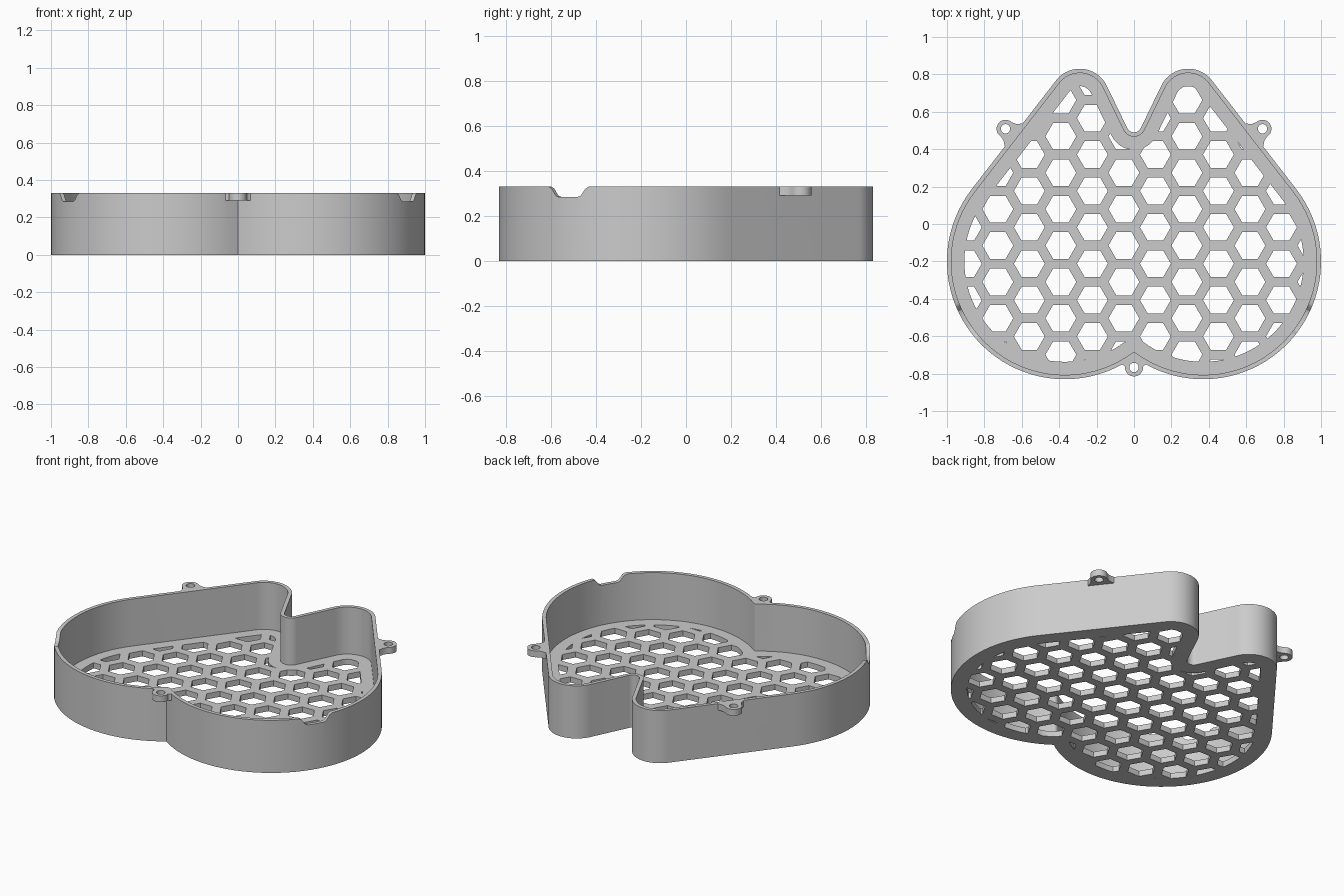
import bpy
import bmesh
from math import radians, degrees, sin, cos, acos, atan2, pi
from mathutils import Matrix, Vector

if "Cube" in bpy.data.objects:
    bpy.data.objects.remove(bpy.data.objects["Cube"])

HEIGHT, FLOOR, WALL, BORDER = 0.33, 0.035, 0.023, 0.093
# Circle centres of the right half of the outline, front to back
CUSP, BIG, LOBE, NOTCH = (Vector(p) for p in
                          ((0, -0.71), (0.37, -0.2), (0.29, 0.67), (0, 0.53)))
R_BIG, R_LOBE, R_NOTCH = 0.63, 0.16, 0.04

grey = bpy.data.materials.new("grey plastic")
grey.use_nodes = True
grey.diffuse_color = (0.6, 0.6, 0.6, 1)
grey.node_tree.nodes["Principled BSDF"].inputs["Base Color"].default_value = grey.diffuse_color


def arc(centre, r, a0, a1, step=radians(4)):
    n = max(2, round(abs(a1 - a0) / step))
    angles = [a0 + (a1 - a0) * i / n for i in range(n + 1)]
    return [(centre[0] + r * cos(a), centre[1] + r * sin(a)) for a in angles]


def angle(v):
    return atan2(v.y, v.x) % (2 * pi)


def outline(inset):
    """Closed profile of the tray, moved inwards by inset."""
    side, inner = LOBE - BIG, NOTCH - LOBE
    a_side = angle(side) - acos((R_BIG - R_LOBE) / side.length)
    a_inner = angle(inner) - acos((R_LOBE + R_NOTCH) / inner.length)
    to_big = angle(BIG - CUSP)
    half = arc(CUSP, inset, pi / 2, to_big)[:-1] if inset else []
    half += arc(BIG, R_BIG - inset, to_big - pi, a_side)
    half += arc(LOBE, R_LOBE - inset, a_side, a_inner)
    half += arc(NOTCH, R_NOTCH + inset, a_inner + pi, 1.5 * pi, radians(8))
    return half + [(-x, y) for x, y in reversed(half) if x > 1e-4]


def prisms(name, profiles, z0, z1, matrix=Matrix()):
    """One object holding an upright prism for each profile."""
    bm = bmesh.new()
    for pts in profiles:
        low, high = ([bm.verts.new((x, y, z)) for x, y in pts] for z in (z0, z1))
        bm.faces.new(low[::-1])
        bm.faces.new(high)
        for i in range(len(pts)):
            bm.faces.new((low[i - 1], low[i], high[i], high[i - 1]))
    bmesh.ops.recalc_face_normals(bm, faces=bm.faces)
    bm.transform(matrix)
    mesh = bpy.data.meshes.new(name)
    bm.to_mesh(mesh)
    bm.free()
    mesh.materials.append(grey)
    obj = bpy.data.objects.new(name, mesh)
    bpy.context.scene.collection.objects.link(obj)
    return obj


def combine(obj, other, operation):
    """Apply a boolean and remove the helper."""
    other.hide_render = True
    mod = obj.modifiers.new(operation, 'BOOLEAN')
    mod.operation, mod.object, mod.solver = operation, other, 'EXACT'
    graph = bpy.context.evaluated_depsgraph_get()
    mesh = bpy.data.meshes.new_from_object(obj.evaluated_get(graph))
    obj.modifiers.clear()
    obj.data = mesh
    bpy.data.objects.remove(other)


# Solid body
tray = prisms("honeycomb_tray", [outline(0)], 0, HEIGHT)

# Screw tabs: centre, outward direction, neck length
tabs = [((0, -0.767), -90, 0.02), ((0.687, 0.509), 37.75, 0.052),
        ((-0.687, 0.509), 142.25, 0.052)]
places = []
for (x, y), heading, neck in tabs:
    place = Matrix.Translation((x, y, 0)) @ Matrix.Rotation(radians(heading - 90), 4, 'Z')
    places.append(place)
    right = [(0.08, -0.09), (0.075, -neck), (0.055, -neck * 0.55)]
    left = [(-u, v) for u, v in reversed(right)]
    shape = right + arc((0, 0), 0.048, radians(-5), radians(185), radians(8)) + left
    combine(tray, prisms("tab", [shape], HEIGHT - 0.04, HEIGHT, place), 'UNION')

# Cavity and screw holes
combine(tray, prisms("cavity", [outline(WALL)], FLOOR, HEIGHT + 0.1), 'DIFFERENCE')
for place in places:
    hole = arc((0, 0), 0.025, 0, 2 * pi, radians(15))[:-1]
    combine(tray, prisms("screw_hole", [hole], 0.2, 0.4, place), 'DIFFERENCE')

# Cable notches in the rim on both sides
edge = [(0.105, 0.34), (0.103, 0.33), (0.088, 0.322), (0.064, 0.29), (0.048, 0.284)]
profile = [(-u, z) for u, z in edge] + edge[::-1]
for s, a in ((1, radians(-31)), (-1, radians(211))):
    place = Matrix(((-sin(a), 0, cos(a), s * BIG.x),
                    (cos(a), 0, sin(a), BIG.y),
                    (0, 1, 0, 0), (0, 0, 0, 1)))
    combine(tray, prisms("rim_notch", [profile], 0.55, 0.7, place), 'DIFFERENCE')

# Honeycomb floor holes, kept inside a solid border
COLUMN, ROW = 0.1685, 0.1945
cells = []
for i in range(-8, 6):
    for j in range(-1, 10):
        centre = (0.283 + i * COLUMN, 0.663 - (j - 0.5 * (i % 2)) * ROW)
        cells.append(arc(centre, 0.0825, 0, 2 * pi, pi / 3)[:-1])
holes = prisms("honeycomb", cells, -0.05, 0.1)
combine(holes, prisms("border", [outline(BORDER)], -0.04, 0.09), 'INTERSECT')
combine(tray, holes, 'DIFFERENCE')

# Smooth curved walls, sharp edges
bpy.ops.object.select_all(action='DESELECT')
tray.select_set(True)
bpy.context.view_layer.objects.active = tray
bpy.ops.object.shade_smooth_by_angle(angle=radians(30))
